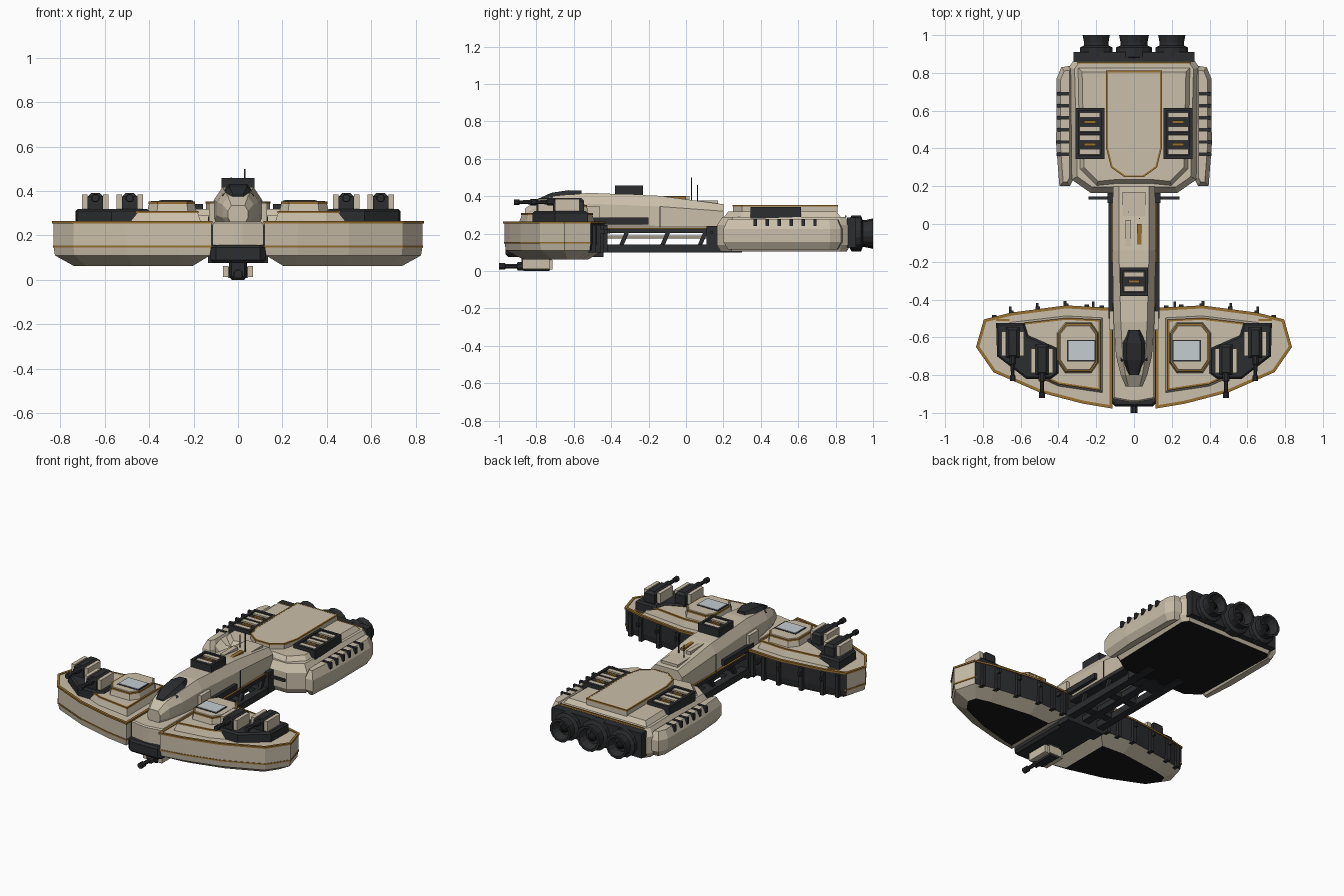
import bpy, bmesh, math
from mathutils import Vector

if "Cube" in bpy.data.objects:
    bpy.data.objects.remove(bpy.data.objects["Cube"])

def mat(name, c):
    m = bpy.data.materials.new(name)
    m.diffuse_color = (*c, 1)
    m.use_nodes = True
    m.node_tree.nodes["Principled BSDF"].inputs["Base Color"].default_value = m.diffuse_color
    return m

HULL = mat("hull_beige", (.59, .52, .40))
DARK = mat("dark_metal", (.025, .026, .028))
BLACK = mat("black_underside", (.009, .009, .009))
GOLD = mat("gold_trim", (.31, .16, .03))
GLASS = mat("pale_blue_panel", (.55, .61, .64))

# ---------- helpers ----------
def loft(name, rings, mats, mirror=False, closed=False, rule=None):
    """Skin rings of points; caps the ends unless the rings form a closed loop."""
    mats = mats if isinstance(mats, list) else [mats]
    bm = bmesh.new()
    vs = [[bm.verts.new(p) for p in r] for r in rings]
    n, k = len(rings[0]), len(rings)
    for i in range(k if closed else k - 1):
        a, b = vs[i], vs[(i + 1) % k]
        for j in range(n):
            bm.faces.new((a[j], a[(j + 1) % n], b[(j + 1) % n], b[j]))
    if not closed:
        bm.faces.new(vs[0])
        bm.faces.new(vs[-1])
    bmesh.ops.recalc_face_normals(bm, faces=bm.faces)
    if rule:
        for f in bm.faces:
            f.material_index = rule(f.calc_center_median(), f.normal)
    me = bpy.data.meshes.new(name)
    bm.to_mesh(me)
    bm.free()
    for m in mats:
        me.materials.append(m)
    ob = bpy.data.objects.new(name, me)
    bpy.context.collection.objects.link(ob)
    if mirror:
        ob.modifiers.new("mirror", 'MIRROR')
    return ob

def inset(pts, d):
    """Offset a 2D outline inwards by d with mitred corners."""
    n = len(pts)
    P = [Vector(p) for p in pts]
    if sum(P[i].x * P[(i + 1) % n].y - P[(i + 1) % n].x * P[i].y for i in range(n)) < 0:
        P.reverse()
    out = []
    for i in range(n):
        e1, e2 = (P[i] - P[i - 1]).normalized(), (P[(i + 1) % n] - P[i]).normalized()
        n1, n2 = Vector((-e1.y, e1.x)), Vector((-e2.y, e2.x))
        out.append(P[i] + (n1 + n2) * (d / (1 + n1.dot(n2))))
    return out

def slab(name, outline, layers, mats, mirror=False, rule=None):
    """Stack an outline through (z, inset) layers."""
    return loft(name, [[(p.x, p.y, z) for p in inset(outline, d)] for z, d in layers], mats, mirror, rule=rule)

def frame(name, outline, d0, d1, z0, z1, m, mirror=False):
    """Thin border strip between two insets of an outline."""
    return loft(name, [[(p.x, p.y, z) for p in inset(outline, d)]
                       for z, d in ((z0, d0), (z1, d0), (z1, d1), (z0, d1))], m, mirror, closed=True)

def box(name, x, y, z, m, mirror=False):
    return slab(name, [(x[0], y[0]), (x[1], y[0]), (x[1], y[1]), (x[0], y[1])], [(z[0], 0), (z[1], 0)], m, mirror)

def lathe_y(name, x, z, prof, m, mirror=False, n=12):
    """Round part along y from (y, radius) pairs."""
    return loft(name, [[(x + r * math.cos(2 * math.pi * (i + .5) / n), y, z + r * math.sin(2 * math.pi * (i + .5) / n))
                        for i in range(n)] for y, r in prof], m, mirror)

def sym(half):
    return half + [(-x, y) for x, y in reversed(half)]

# ---------- rear engine block ----------
rear = sym([(.10, .165), (.23, .165), (.33, .235), (.345, .83), (.31, .88)])
slab("rear_hull", rear, [(.105, .02), (.14, 0), (.245, 0), (.29, .03)], [HULL, BLACK],
     rule=lambda c, n: 1 if n.z < -.9 else 0)
slab("rear_shoulder_deck", sym([(.10, .21), (.20, .20), (.29, .29), (.30, .83)]), [(.285, 0), (.318, .025)], HULL)
roof = sym([(.05, .25), (.12, .30), (.145, .40), (.145, .81)])
slab("rear_roof_slab", roof, [(.31, 0), (.345, 0), (.352, .008)], HULL)
frame("rear_roof_trim", roof, -.002, .008, .344, .353, GOLD)
slab("rear_side_pod", [(.32, .84), (.385, .83), (.41, .77), (.412, .42), (.395, .20), (.34, .20), (.32, .24)],
     [(.115, .025), (.155, 0), (.225, 0), (.275, .022)], HULL, True)
for i in range(6):
    y = .37 + i * .064
    box("pod_slit", (.345, .410), (y - .009, y + .009), (.24, .279), DARK, True)
box("engine_bulkhead", (-.32, .32), (.86, .91), (.125, .285), DARK)
box("rear_deck_trim", (-.30, .30), (.85, .858), (.285, .296), GOLD)

# engines with hollow nozzles
def engine(x, s, mirror):
    lathe_y("engine_nozzle", x, .2, [(.87, .06 * s), (.885, .088 * s), (.935, .088 * s), (.945, .066 * s), (.96, .066 * s),
            (1.0, .074 * s), (1.0, .06 * s), (.95, .045 * s)], DARK, mirror, 14)
    lathe_y("engine_core", x, .2, [(.94, .03 * s), (.965, .025 * s), (.985, .008 * s)], BLACK, mirror, 8)
engine(0, 1.1, False)
engine(.2, 1.0, True)

# ---------- vents ----------
def vent(x0, x1, y0, y1, z0, z1, cells, mirror):
    rect = [(x0, y0), (x1, y0), (x1, y1), (x0, y1)]
    slab("vent_base", rect, [(z0, 0), (z1 - .012, 0)], DARK, mirror)
    frame("vent_rim", rect, 0, .016, z0, z1, DARK, mirror)
    h = (y1 - y0 - .03) / cells
    for i in range(cells):
        c = y0 + .015 + h * (i + .5)
        for s in (-1, 1):
            box("vent_slat", (x0 + .022, x1 - .022), (c + s * h * .31 - .014, c + s * h * .31 + .014), (z0, z1 - .003), HULL, mirror)
        box("vent_strip", (x0 + .045, x1 - .045), (c - .008, c + .008), (z0, z1 - .004), GOLD, mirror)
        box("vent_divider", (x0, x1), (c - h / 2 - .005, c - h / 2 + .005), (z0, z1 - .002), DARK, mirror)
vent(.157, .31, .345, .615, .28, .342, 2, True)
vent(-.075, .075, -.38, -.23, .39, .458, 1, False)

# ---------- neck and nose: sections (y, bottom, mid, top widths, bottom z, mid z low, mid z high, top z) ----------
secs = [(-.86, .03, .045, .03, .25, .28, .31, .335), (-.80, .045, .07, .045, .235, .28, .34, .375),
        (-.70, .06, .095, .06, .23, .29, .35, .40), (-.52, .09, .108, .07, .225, .27, .36, .418),
        (-.14, .105, .115, .08, .222, .24, .345, .402), (.20, .105, .112, .08, .222, .24, .32, .357)]
loft("neck_hull", [[(-b, y, z0), (b, y, z0), (m, y, z1), (m, y, z2), (t, y, z3), (-t, y, z3), (-m, y, z2), (-m, y, z1)]
                   for y, b, m, t, z0, z1, z2, z3 in secs], HULL)
loft("cockpit_canopy", [[(-w, y, z - .04), (w, y, z - .04), (w * .55, y, z), (-w * .55, y, z)] for y, w, z in
     ((-.80, .04, .382), (-.72, .072, .418), (-.63, .072, .432), (-.56, .04, .43))], DARK)
box("neck_trim", (.1, .119), (-.45, .15), (.222, .230), GOLD, True)
box("neck_panel_line", (.1, .1165), (-.143, -.137), (.232, .345), DARK, True)
box("neck_hatch", (-.045, -.015), (-.12, .02), (.37, .402), HULL)
box("neck_gold_slot", (.015, .04), (-.11, .0), (.37, .398), GOLD)
box("neck_tail_step", (-.06, .06), (.04, .17), (.34, .378), HULL)
box("tall_antenna", (.027, .033), (.027, .033), (.36, .5), DARK)
box("short_antenna", (-.033, -.028), (.06, .065), (.36, .46), DARK)
box("side_sensor_bar", (.10, .24), (.13, .145), (.20, .215), DARK, True)

# ---------- open keel truss under the neck ----------
box("keel_rail", (.085, .135), (-.50, .30), (.10, .143), DARK, True)
box("keel_centre_beam", (-.025, .025), (-.50, .20), (.105, .14), DARK)
box("neck_floor", (.06, .122), (-.46, .16), (.203, .224), DARK, True)
lathe_y("keel_pipe", .075, .182, [(-.46, .009), (.16, .009)], HULL, True, 6)
for y in (-.33, -.11, .09):
    box("keel_crossbar", (-.11, .11), (y - .025, y + .025), (.108, .14), DARK)
    loft("keel_strut", [[(.095, y + d - .012, z), (.115, y + d - .012, z), (.115, y + d + .012, z), (.095, y + d + .012, z)]
                        for d, z in ((-.015, .14), (.015, .21))], DARK, True)
box("rear_collar", (-.14, .14), (.11, .18), (.105, .24), DARK)
box("front_collar", (-.135, .135), (-.53, -.44), (.075, .255), DARK)

# ---------- front wings ----------
wing = [(.12, -.97), (.27, -.945), (.50, -.885), (.74, -.78), (.83, -.65), (.79, -.51), (.65, -.475), (.36, -.437), (.12, -.45)]
slab("wing_hull", wing, [(.062, .085), (.11, .006), (.15, 0), (.26, 0)], [HULL, DARK, BLACK], True,
     lambda c, n: 2 if n.z < -.9 else 1 if n.y > .6 and c.z > .1 else 0)
frame("wing_top_trim", wing, -.006, .010, .253, .264, GOLD, True)
frame("wing_side_band", wing[:6] + [(.12, -.51)], -.003, .01, .146, .155, GOLD, True)
for x, y in ((.17, -.445), (.25, -.44), (.36, -.435), (.51, -.452), (.65, -.472), (.74, -.495)):
    box("wing_rear_rib", (x - .012, x + .012), (y - .03, y + .014), (.10, .245), DARK, True)
for x, y in ((.215, -.418), (.365, -.415), (.512, -.425), (.655, -.445)):
    box("wing_rear_peg", (x - .007, x + .007), (y - .04, y + .008), (.20, .225), DARK, True)
plat = [(.165, -.895), (.40, -.86), (.60, -.77), (.68, -.66), (.66, -.52), (.36, -.485), (.165, -.495)]
slab("wing_platform", plat, [(.255, 0), (.30, .015), (.308, .02)], HULL, True)
frame("platform_trim", plat, .012, .022, .300, .310, GOLD, True)
block = [(.23, -.78), (.36, -.78), (.40, -.72), (.40, -.58), (.36, -.53), (.23, -.53), (.195, -.58), (.195, -.73)]
slab("wing_block", block, [(.30, -.01), (.345, 0), (.355, .01)], HULL, True)
frame("wing_block_trim", block, -.002, .009, .342, .352, GOLD, True)
box("panel_border", (.203, .355), (-.727, -.613), (.35, .357), DARK, True)
box("pale_panel", (.21, .348), (-.72, -.62), (.35, .36), GLASS, True)
box("wing_tip_marker", (.66, .73), (-.513, -.503), (.255, .264), GOLD, True)
slab("turret_base", [(.40, -.79), (.44, -.82), (.57, -.82), (.725, -.70), (.73, -.525), (.58, -.525), (.56, -.59), (.40, -.66)],
     [(.255, 0), (.31, 0), (.32, .01)], DARK, True)

# ---------- turrets ----------
def turret(x, y, mirror):
    slab("turret_core", [(x - .035, y - .08), (x + .035, y - .08), (x + .035, y + .085), (x - .035, y + .085)],
         [(.30, 0), (.375, 0), (.39, .015)], DARK, mirror)
    for s in (-1, 1):
        box("turret_cheek", (x + s * .047 - .012, x + s * .047 + .012), (y - .07, y + .06), (.315, .385), HULL, mirror)
    lathe_y("turret_barrel", x, .368, [(y - .06, .02), (y - .11, .02), (y - .115, .012), (y - .17, .011),
            (y - .172, .017), (y - .20, .017)], DARK, mirror, 8)
turret(.642, -.63, True)
turret(.487, -.72, True)

# ---------- centre bow between the wings ----------
slab("bow_centre", sym([(0.02, -.942), (.112, -.925), (.112, -.46)]), [(.14, 0), (.255, 0), (.262, .008)], HULL)
box("bow_gap_filler", (.105, .125), (-.92, -.46), (.09, .25), DARK, True)
slab("bow_lower_box", sym([(.10, -.965), (.125, -.94), (.125, -.50)]), [(.075, .015), (.09, 0), (.145, 0), (.158, .01)], DARK)
box("nose_side_block", (.085, .13), (-.56, -.46), (.25, .345), HULL, True)
box("nose_side_rail", (.112, .135), (-.50, -.20), (.25, .285), DARK, True)

# ---------- belly turret ----------
lathe_y("belly_barrel", 0, .026, [(-.86, .024), (-.90, .024), (-.905, .013), (-.965, .012), (-.967, .019), (-1.0, .019)], DARK, n=8)
slab("belly_turret_core", sym([(.03, -.88), (.04, -.86), (.04, -.72)]), [(0, .012), (.015, 0), (.08, 0)], DARK)
for s in (-1, 1):
    box("belly_turret_cheek", (s * .055 - .013, s * .055 + .013), (-.875, -.73), (.012, .062), HULL)
box("belly_turret_cover", (-.045, .045), (-.85, -.715), (.008, .058), HULL)
